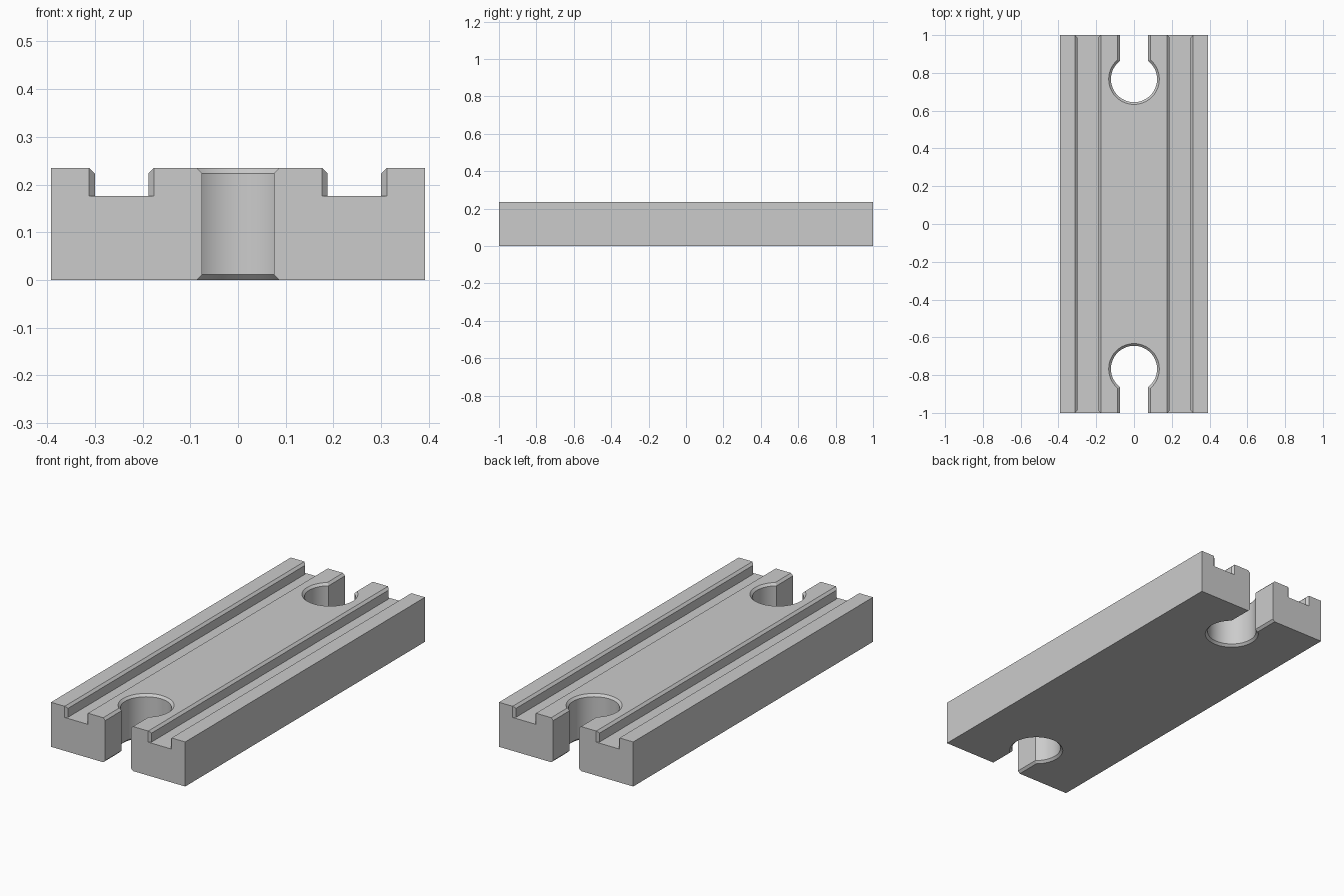
import bpy, bmesh
from math import sqrt, atan2, cos, sin, pi

cube = bpy.data.objects.get("Cube")
if cube:
    bpy.data.objects.remove(cube, do_unlink=True)

HALF_W, HALF_L, TOP = 0.392, 1.0, 0.235   # block size
C = 0.012                                 # chamfer
EXTRA = 0.05                              # cutter overshoot
FLOOR = 0.176                             # groove floor height

grey = bpy.data.materials.new("light grey")
grey.use_nodes = True
grey.diffuse_color = (0.6, 0.6, 0.6, 1)
grey.node_tree.nodes["Principled BSDF"].inputs["Base Color"].default_value = grey.diffuse_color


def loft(name, levels):
    """Closed solid through matching outlines given as (z, [(x, y), ...])."""
    bm = bmesh.new()
    rings = [[bm.verts.new((x, y, z)) for x, y in pts] for z, pts in levels]
    n = len(rings[0])
    for a, b in zip(rings, rings[1:]):
        for i in range(n):
            j = (i + 1) % n
            bm.faces.new((a[i], a[j], b[j], b[i]))
    bm.faces.new(rings[0][::-1])
    bm.faces.new(rings[-1])
    bmesh.ops.recalc_face_normals(bm, faces=bm.faces)
    mesh = bpy.data.meshes.new(name)
    bm.to_mesh(mesh)
    bm.free()
    mesh.materials.append(grey)
    obj = bpy.data.objects.new(name, mesh)
    bpy.context.collection.objects.link(obj)
    return obj


def keyhole(d, side):
    """Round socket with a straight neck open at the end, grown by d."""
    yc, r, w, steps = 0.767, 0.122 + d, 0.075 + d, 56
    start = atan2(sqrt(r * r - w * w), w)
    sweep = -(pi + 2 * start)
    pts = [(w, HALF_L + EXTRA)]
    for i in range(steps + 1):
        a = start + sweep * i / steps
        pts.append((r * cos(a), yc + r * sin(a)))
    pts.append((-w, HALF_L + EXTRA))
    return [(x, y * side) for x, y in pts]


def groove(d, side):
    """Long channel outline, flared at both ends, grown by d."""
    xc, h = 0.244 * side, 0.056 + d
    y, wide = HALF_L - C + d, 0.056 + C + EXTRA
    end = HALF_L + EXTRA
    return [(xc + x, v) for x, v in (
        (h, -y), (h, y), (wide, end), (-wide, end),
        (-h, y), (-h, -y), (-wide, -end), (wide, -end))]


# Main block
rect = [(-HALF_W, -HALF_L), (HALF_W, -HALF_L), (HALF_W, HALF_L), (-HALF_W, HALF_L)]
block = loft("track_block", [(0, rect), (TOP, rect)])

# Sockets at both ends and wheel grooves on both sides
cutters = []
for side in (-1, 1):
    cutters.append(loft("socket_cutter", [(z, keyhole(d, side)) for z, d in (
        (-EXTRA, C), (0, C), (C, 0), (TOP - C, 0), (TOP, C), (TOP + EXTRA, C))]))
    cutters.append(loft("groove_cutter", [(z, groove(d, side)) for z, d in (
        (FLOOR, 0), (TOP - C, 0), (TOP, C), (TOP + EXTRA, C))]))

bpy.ops.object.select_all(action="DESELECT")
block.select_set(True)
bpy.context.view_layer.objects.active = block
for cutter in cutters:
    cutter.hide_render = True
    mod = block.modifiers.new("cut", "BOOLEAN")
    mod.operation, mod.solver, mod.object = "DIFFERENCE", "EXACT", cutter
    bpy.ops.object.modifier_apply(modifier=mod.name)
    bpy.data.objects.remove(cutter, do_unlink=True)

bpy.ops.object.shade_smooth_by_angle(angle=pi / 6)
